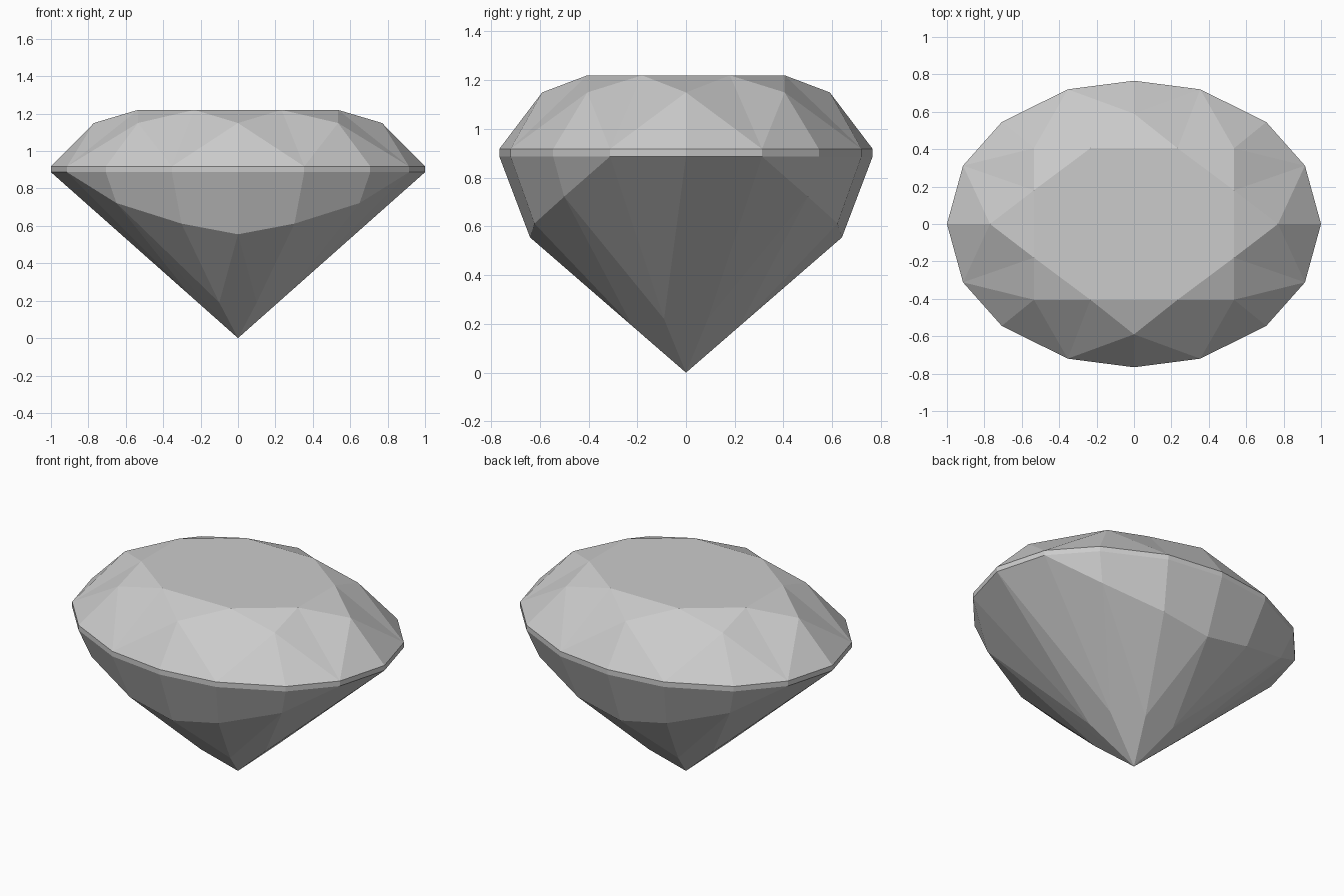
import bpy
import bmesh
import math

cube = bpy.data.objects.get("Cube")
if cube:
    bpy.data.objects.remove(cube)

# Single stone colour
grey = bpy.data.materials.new("stone grey")
grey.use_nodes = True
colour = (0.6, 0.6, 0.6, 1)
grey.diffuse_color = colour
grey.node_tree.nodes["Principled BSDF"].inputs["Base Color"].default_value = colour


def gem_part(name, quarter_faces):
    """Mirror one quarter of the facets across x and y, weld and join flat facets."""
    bm = bmesh.new()
    for sx in (1, -1):
        for sy in (1, -1):
            for face in quarter_faces:
                verts = [bm.verts.new((x * sx, y * sy, z)) for x, y, z in face]
                bm.faces.new(verts)
    bmesh.ops.remove_doubles(bm, verts=bm.verts, dist=0.0005)
    bmesh.ops.dissolve_limit(bm, angle_limit=math.radians(0.2),
                             verts=bm.verts, edges=bm.edges)
    bmesh.ops.recalc_face_normals(bm, faces=bm.faces)
    # Open shells: point every facet away from the middle of the stone
    for face in bm.faces:
        c = face.calc_center_median()
        c.z -= 0.8
        if face.normal.dot(c) < 0:
            face.normal_flip()
    mesh = bpy.data.meshes.new(name)
    bm.to_mesh(mesh)
    bm.free()
    mesh.materials.append(grey)
    obj = bpy.data.objects.new(name, mesh)
    bpy.context.collection.objects.link(obj)
    return obj


TABLE_Z, STAR_Z, RIM_TOP, RIM_LOW = 1.22, 1.15, 0.918, 0.887

# Quarter outline of the oval, from the y axis round to the x axis
outline = [(0, 0.766), (0.354, 0.72), (0.707, 0.545), (0.914, 0.312), (1, 0)]
top = [(x, y, RIM_TOP) for x, y in outline]
low = [(x, y, RIM_LOW) for x, y in outline]

# Crown: table, star, kite and upper girdle facets
star = [(0, 0.59, STAR_Z), (0.535, 0.405, STAR_Z), (0.77, 0, STAR_Z)]
table = [(0.233, 0.405, TABLE_Z), (0.535, 0.18, TABLE_Z)]
mid_y, mid_x = (0, 0.405, TABLE_Z), (0.535, 0, TABLE_Z)
crown = [[(0, 0, TABLE_Z), mid_x, table[1], table[0], mid_y],
         [mid_y, table[0], star[0]],
         [table[0], table[1], star[1]],
         [table[1], mid_x, star[2]]]
for i in (0, 1):
    rim = top[2 * i + 1]
    crown += [[table[i], star[i], rim], [table[i], rim, star[i + 1]],
              [star[i], top[2 * i], rim], [star[i + 1], rim, top[2 * i + 2]]]
gem_part("crown", crown)

# Girdle: thin upright band
gem_part("girdle", [[low[i], low[i + 1], top[i + 1], top[i]] for i in range(4)])

# Pavilion: steep upper facets, lower halves and mains meeting at the point
tip = (0, 0, 0)
bend = [(0, 0.64, 0.555), (0.302, 0.622, 0.612), (0.65, 0.5, 0.722), low[3], low[4]]
near_tip = [(0.1, 0.219, 0.19), (0.248, 0.09, 0.22)]
pavilion = [[low[0], low[1], bend[1], bend[0]],
            [low[1], low[2], bend[2], bend[1]],
            [low[2], low[3], bend[2]],
            [tip, near_tip[0], bend[0]],
            [tip, near_tip[0], bend[2]],
            [tip, bend[2], near_tip[1]],
            [tip, near_tip[1], bend[4]]]
for i in range(4):
    pavilion.append([near_tip[i // 2], bend[i], bend[i + 1]])
gem_part("pavilion", pavilion)
